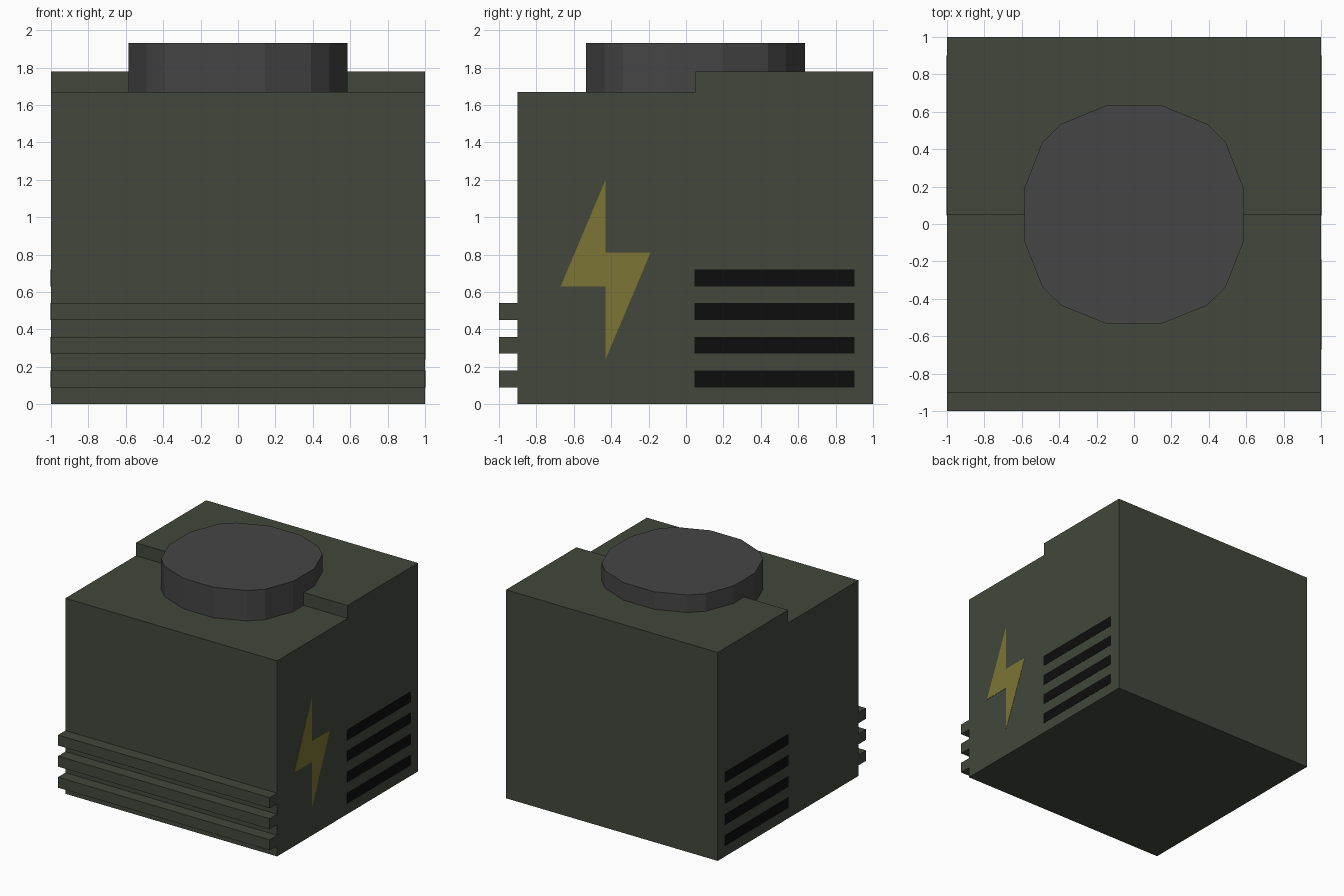
import bpy, bmesh
from mathutils import Vector

if "Cube" in bpy.data.objects:
    bpy.data.objects.remove(bpy.data.objects["Cube"])


def material(name, rgb):
    mat = bpy.data.materials.new(name)
    mat.diffuse_color = (*rgb, 1)
    mat.use_nodes = True
    mat.node_tree.nodes["Principled BSDF"].inputs["Base Color"].default_value = mat.diffuse_color
    return mat


def prism(name, outline, start, end, axis, mat):
    """Extrude a 2D outline along x (outline is y, z) or z (outline is x, y)."""
    bm = bmesh.new()
    if axis == 'x':
        points = [(start, a, b) for a, b in outline]
        step = Vector((end - start, 0, 0))
    else:
        points = [(a, b, start) for a, b in outline]
        step = Vector((0, 0, end - start))
    face = bm.faces.new([bm.verts.new(p) for p in points])
    res = bmesh.ops.extrude_face_region(bm, geom=[face], use_keep_orig=True)
    moved = [g for g in res['geom'] if isinstance(g, bmesh.types.BMVert)]
    bmesh.ops.translate(bm, verts=moved, vec=step)
    bmesh.ops.recalc_face_normals(bm, faces=bm.faces)
    mesh = bpy.data.meshes.new(name)
    bm.to_mesh(mesh)
    bm.free()
    mesh.materials.append(mat)
    obj = bpy.data.objects.new(name, mesh)
    bpy.context.collection.objects.link(obj)
    return obj


green = material("casing_green", (0.054, 0.064, 0.045))
grey = material("cap_grey", (0.06, 0.06, 0.06))
black = material("vent_black", (0.004, 0.004, 0.004))
yellow = material("bolt_yellow", (0.2, 0.18, 0.035))

# Casing: side profile with stepped roof and three cooling ribs at the front
profile = [(-0.9, 0), (1, 0), (1, 1.78), (0.05, 1.78), (0.05, 1.67), (-0.9, 1.67)]
for z in (0.45, 0.27, 0.09):
    profile += [(-0.9, z + 0.09), (-1, z + 0.09), (-1, z), (-0.9, z)]
prism("casing", profile, -1, 1, 'x', green)

# Round cap: 16-sided, one quarter outline mirrored around its centre
quarter = [(0.585, 0.145), (0.49, 0.388), (0.39, 0.485), (0.145, 0.585)]
half = quarter + [(-x, y) for x, y in reversed(quarter)]
outline = half + [(-x, -y) for x, y in half]
prism("cap", [(x, y + 0.05) for x, y in outline], 1.66, 1.93, 'z', grey)

# Vent slots on both sides
for side, label in ((1, "right"), (-1, "left")):
    for i in range(4):
        z = 0.09 + 0.18 * i
        slot = [(0.045, z), (0.9, z), (0.9, z + 0.09), (0.045, z + 0.09)]
        prism(f"vent_{label}_{i + 1}", slot, side * 0.99, side * 1.002, 'x', black)

# Electrical warning marking on the right side
bolt = [(-0.43, 1.2), (-0.67, 0.63), (-0.43, 0.63),
        (-0.43, 0.24), (-0.19, 0.81), (-0.43, 0.81)]
prism("warning_bolt", bolt, 0.99, 1.002, 'x', yellow)
